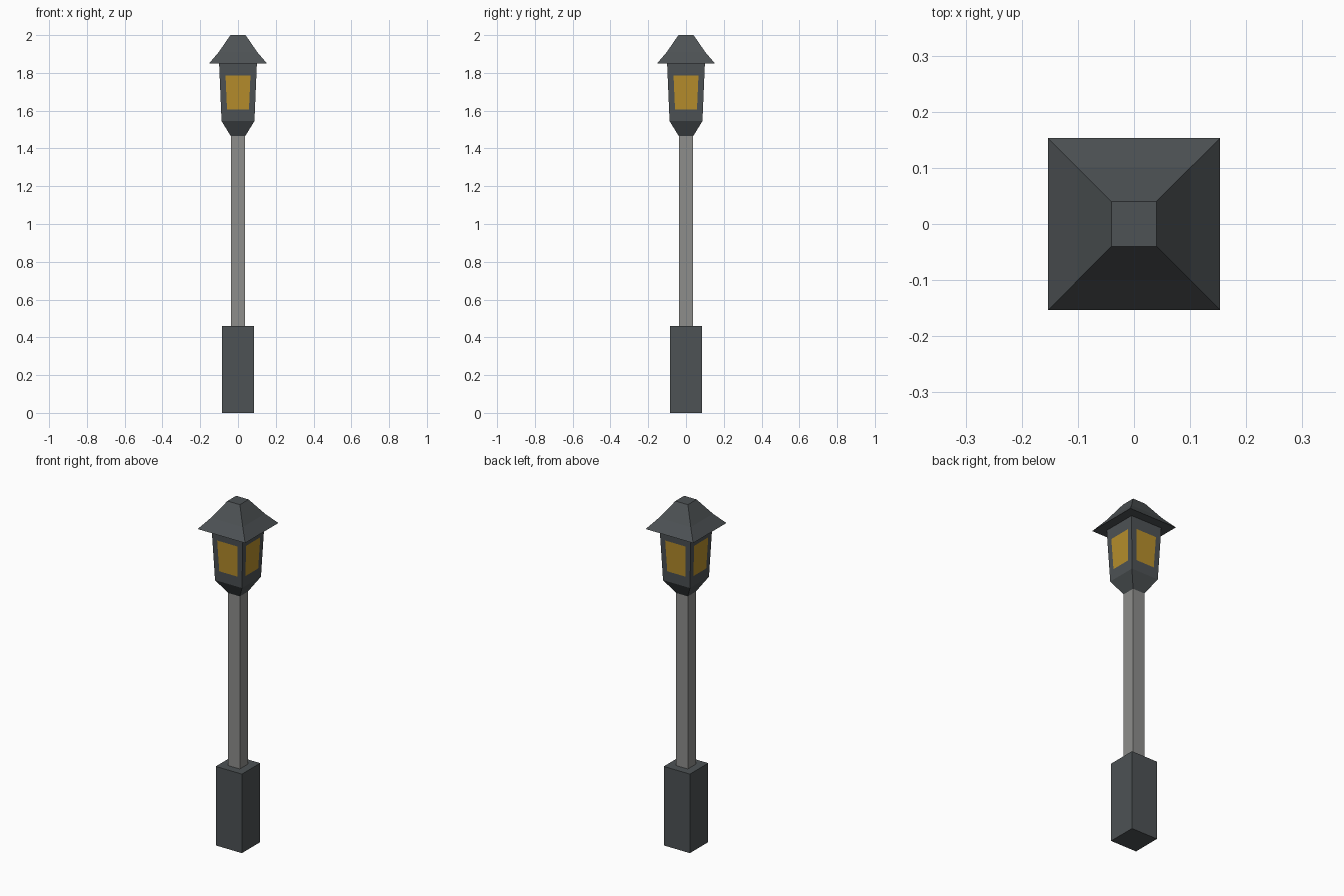
import bpy, bmesh
from math import copysign

if "Cube" in bpy.data.objects:
    bpy.data.objects.remove(bpy.data.objects["Cube"])


def material(name, r, g, b):
    m = bpy.data.materials.new(name)
    m.diffuse_color = (r, g, b, 1)
    m.use_nodes = True
    m.node_tree.nodes["Principled BSDF"].inputs["Base Color"].default_value = m.diffuse_color
    return m


DARK = material("dark_metal", 0.075, 0.085, 0.09)
GREY = material("grey_post", 0.27, 0.27, 0.26)
AMBER = material("amber_glass", 0.47, 0.27, 0.025)


def square_stack(name, rings, mats, panes=None):
    """Loft square rings given as (half width, height), flat faced."""
    bm = bmesh.new()
    loops = [[bm.verts.new((sx * h, sy * h, z))
              for sx, sy in ((-1, -1), (1, -1), (1, 1), (-1, 1))]
             for h, z in rings]
    bm.faces.new(loops[0][::-1])
    bm.faces.new(loops[-1])
    sides = []
    for a, b in zip(loops, loops[1:]):
        sides = [bm.faces.new((a[i], a[(i + 1) % 4], b[(i + 1) % 4], b[i]))
                 for i in range(4)]
    if panes:
        # flush window panes set into the last band of side faces
        bm.normal_update()
        (h0, z0), (h1, z1) = rings[-2:]
        mid = (z0 + z1) / 2
        bmesh.ops.inset_individual(bm, faces=sides, thickness=0.02)
        for f in sides:
            f.material_index = 1
            f.normal_update()
            axis = 0 if abs(f.normal.x) > abs(f.normal.y) else 1
            for v in f.verts:
                half, z = panes[v.co.z > mid]
                depth = h0 + (h1 - h0) * (z - z0) / (z1 - z0)
                v.co[axis] = copysign(depth, v.co[axis])
                v.co[1 - axis] = copysign(half, v.co[1 - axis])
                v.co.z = z
    mesh = bpy.data.meshes.new(name)
    bm.to_mesh(mesh)
    bm.free()
    for m in mats:
        mesh.materials.append(m)
    obj = bpy.data.objects.new(name, mesh)
    bpy.context.collection.objects.link(obj)
    return obj


# plinth and post
square_stack("base", [(0.084, 0), (0.084, 0.46)], [DARK])
square_stack("post", [(0.038, 0.46), (0.038, 1.465)], [GREY])

# lantern: flared collar, then tapered body with a pane on each side
square_stack("lantern", [(0.038, 1.465), (0.087, 1.545), (0.1, 1.85)],
             [DARK, AMBER], panes=((0.058, 1.605), (0.066, 1.785)))

# overhanging hipped roof with a slight sweep and flat top
square_stack("roof", [(0.153, 1.85), (0.102, 1.91), (0.04, 2.0)], [DARK])
